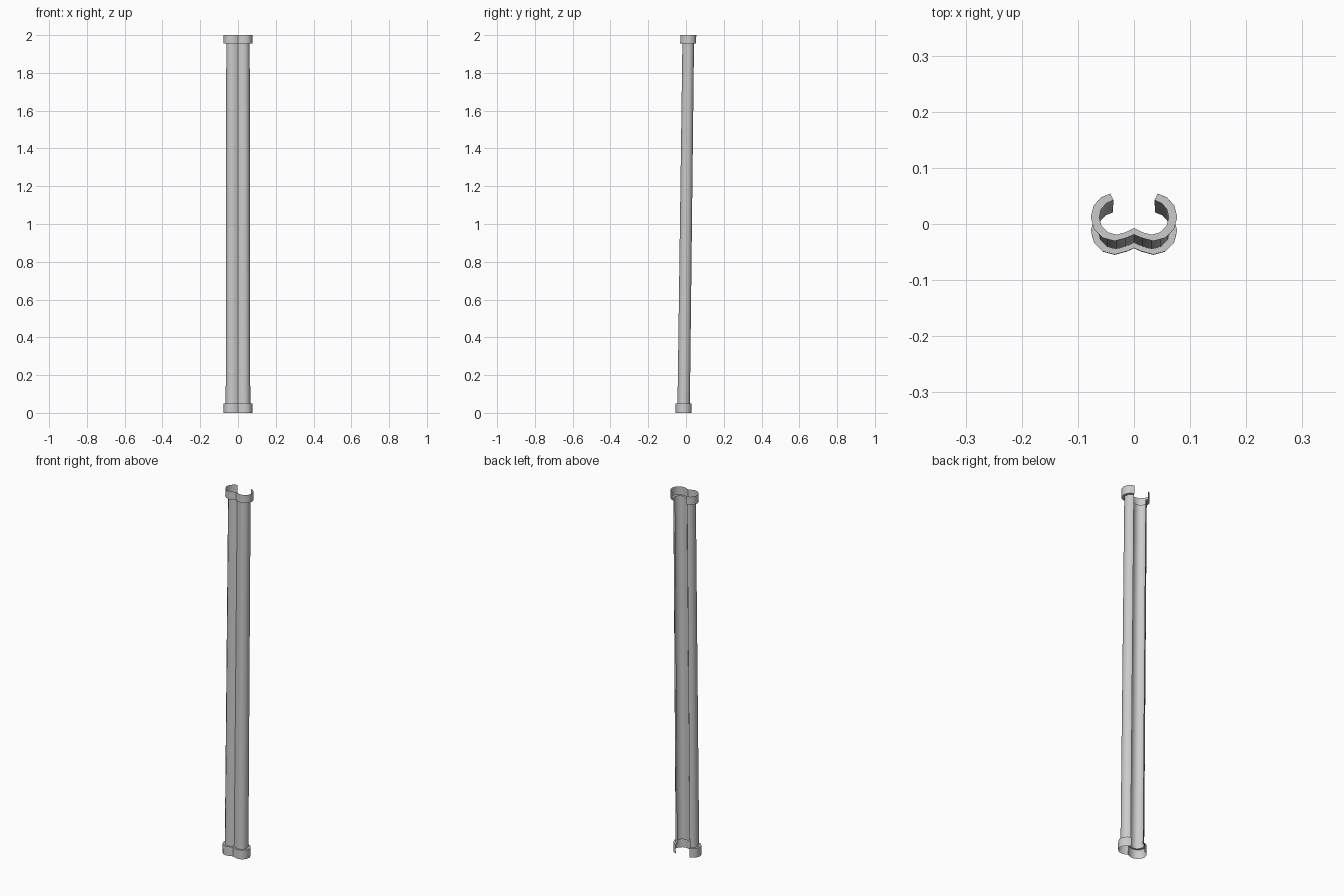
import bpy
import bmesh
from math import cos, sin, radians

if "Cube" in bpy.data.objects:
    bpy.data.objects.remove(bpy.data.objects["Cube"])

ANGLES = (80, 55, 28, 0, -30, -60, -90, -120)


def lobe_profile(cx, r, notch):
    """Open twin-lobed outline: back right edge, round the front, to back left edge."""
    half = [(cx + r * cos(radians(a)), r * sin(radians(a))) for a in ANGLES]
    return half + [(0.0, notch)] + [(-x, y) for x, y in reversed(half)]


def loft(name, rings):
    """Skin a strip of quads through (profile, z) rings, leaning slightly backwards."""
    bm = bmesh.new()
    rows = []
    for prof, z in rings:
        lean = -0.0125 + 0.0125 * z
        rows.append([bm.verts.new((x, y + lean, z)) for x, y in prof])
    for a, b in zip(rows, rows[1:]):
        for i in range(len(a) - 1):
            bm.faces.new((a[i + 1], a[i], b[i], b[i + 1]))
    mesh = bpy.data.meshes.new(name)
    bm.to_mesh(mesh)
    bm.free()
    obj = bpy.data.objects.new(name, mesh)
    bpy.context.collection.objects.link(obj)
    bpy.ops.object.select_all(action='DESELECT')
    obj.select_set(True)
    bpy.context.view_layer.objects.active = obj
    bpy.ops.object.shade_smooth_by_angle(angle=radians(40))
    return obj


collar = lobe_profile(0.0345, 0.0425, -0.031)
body_low = lobe_profile(0.032, 0.033, -0.021)
body_high = lobe_profile(0.031, 0.031, -0.019)

# long open channel
loft("shaft", [(body_low, 0.05), (body_high, 1.955)])
# end collars, each with a flat step onto the shaft
loft("bottom_collar", [(collar, 0.0), (collar, 0.05), (body_low, 0.05)])
loft("top_collar", [(body_high, 1.955), (collar, 1.955), (collar, 2.0)])
